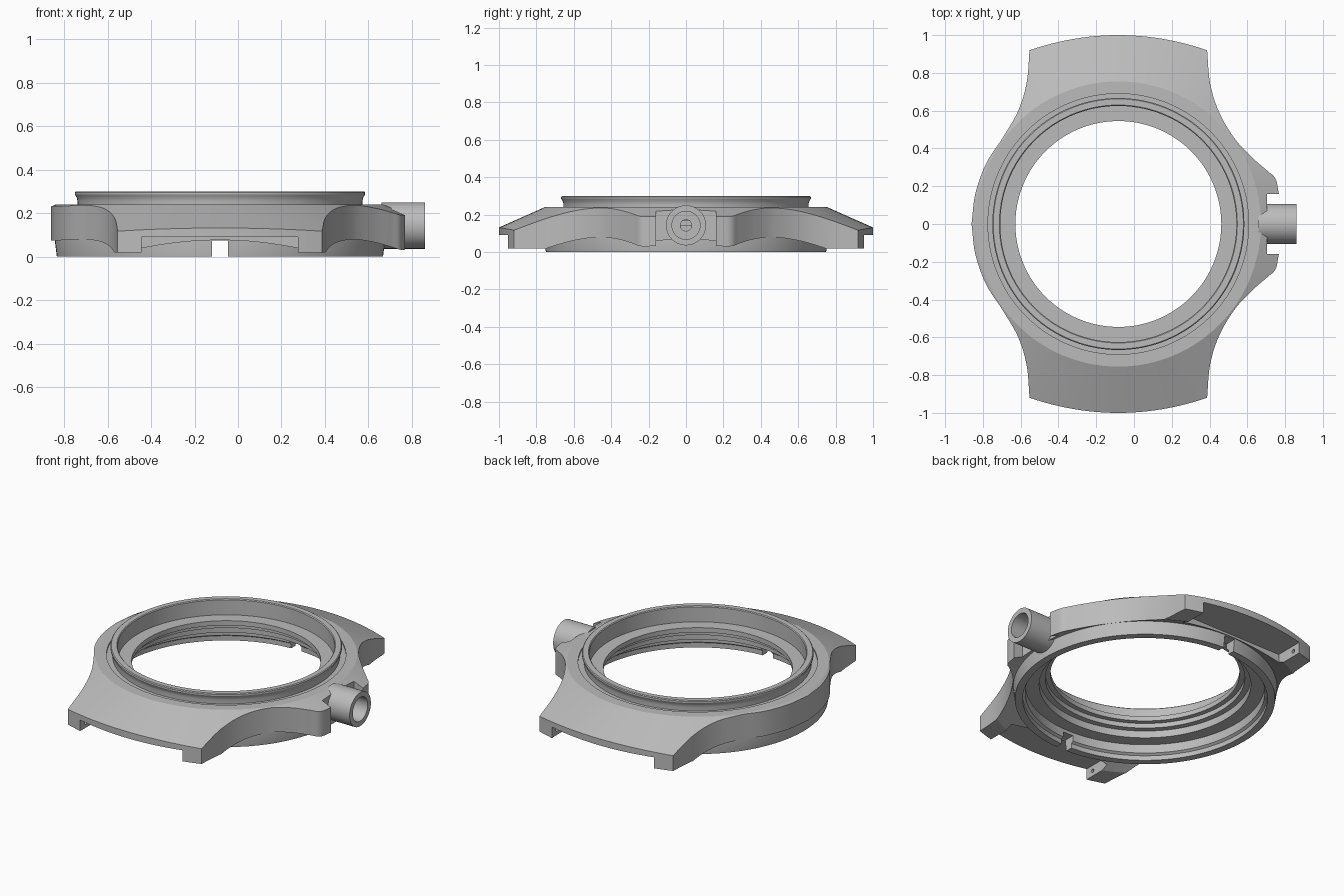
import bpy, bmesh, math
from mathutils import Matrix, Vector

CX = -0.083          # axis of the round opening
SEGS = 144

old = bpy.data.objects.get("Cube")
if old:
    bpy.data.objects.remove(old, do_unlink=True)

steel = bpy.data.materials.new("brushed_steel")
steel.use_nodes = True
colour = (0.5, 0.5, 0.5, 1)
steel.diffuse_color = colour
steel.node_tree.nodes["Principled BSDF"].inputs["Base Color"].default_value = colour


def make(name, bm):
    bmesh.ops.recalc_face_normals(bm, faces=bm.faces)
    mesh = bpy.data.meshes.new(name)
    bm.to_mesh(mesh)
    bm.free()
    mesh.materials.append(steel)
    obj = bpy.data.objects.new(name, mesh)
    bpy.context.collection.objects.link(obj)
    return obj


def revolve(name, profile, matrix, segs=SEGS):
    """Turn a closed (radius, height) profile around the local z axis."""
    bm = bmesh.new()
    rings = []
    for i in range(segs):
        a = 2 * math.pi * i / segs
        rings.append([bm.verts.new(matrix @ Vector((r * math.cos(a), r * math.sin(a), z)))
                      for r, z in profile])
    n = len(profile)
    for i in range(segs):
        a, b = rings[i], rings[(i + 1) % segs]
        for j in range(n):
            k = (j + 1) % n
            bm.faces.new((a[j], b[j], b[k], a[k]))
    return make(name, bm)


def box(name, lo, hi):
    bm = bmesh.new()
    bmesh.ops.create_cube(bm, size=1)
    for v in bm.verts:
        v.co = [l + (c + 0.5) * (h - l) for c, l, h in zip(v.co, lo, hi)]
    return make(name, bm)


def rod(name, radius, x0, x1, y, z):
    """Cylinder lying along x."""
    bm = bmesh.new()
    bmesh.ops.create_cone(bm, cap_ends=True, segments=32, radius1=radius,
                          radius2=radius, depth=x1 - x0,
                          matrix=Matrix.Translation(((x0 + x1) / 2, y, z))
                          @ Matrix.Rotation(math.pi / 2, 4, 'Y'))
    return make(name, bm)


def boolean(target, cutter, operation='DIFFERENCE'):
    mod = target.modifiers.new("cut", 'BOOLEAN')
    mod.operation = operation
    mod.solver = 'EXACT'
    mod.object = cutter
    bpy.context.view_layer.objects.active = target
    bpy.ops.object.modifier_apply(modifier=mod.name)
    bpy.data.objects.remove(cutter, do_unlink=True)


def smooth_path(points, steps=6):
    """Catmull-Rom curve through the points."""
    pts = [Vector(p) for p in points]
    pts = [2 * pts[0] - pts[1]] + pts + [2 * pts[-1] - pts[-2]]
    out = []
    for p, q, r, s in zip(pts, pts[1:], pts[2:], pts[3:]):
        for i in range(steps):
            t = i / steps
            out.append(0.5 * (2 * q + (r - p) * t + (2 * p - 5 * q + 4 * r - s) * t * t
                              + (3 * q - p - 3 * r + s) * t ** 3))
    return out + [pts[-2]]


def flip(path, sx, sy):
    return [Vector((p.x * sx, p.y * sy)) for p in path]


# Plan outline: lug ends, plain flank and crown-guard flank
lug_flank = [(0.47, 0.92), (0.485, 0.75), (0.53, 0.6), (0.61, 0.46)]
plain = smooth_path(lug_flank + [(0.70, 0.32), (0.757, 0.16), (0.777, 0)])
guard = smooth_path(lug_flank + [(0.70, 0.36), (0.785, 0.285), (0.832, 0.24), (0.85, 0.16)])
guard.append(Vector((0.788, 0.16)))
end = [Vector((0.47 * t / 12, 1 - 0.08 * (t / 12) ** 2)) for t in range(-11, 12)]
outline = (end + guard + flip(guard, 1, -1)[::-1] + flip(end, 1, -1)[::-1]
           + flip(plain, -1, -1) + flip(plain, -1, 1)[::-1][1:])

bm = bmesh.new()
face = bm.faces.new([bm.verts.new((p.x + CX, p.y, -0.1)) for p in outline])
top = bmesh.ops.extrude_face_region(bm, geom=[face])["geom"]
bmesh.ops.translate(bm, vec=(0, 0, 0.5),
                    verts=[g for g in top if isinstance(g, bmesh.types.BMVert)])
case_body = make("case_body", bm)

# Flat top, conical lug slopes and conical underside
axis = Matrix.Translation((CX, 0, 0))
envelope = revolve("envelope", [(0.69, 0.09), (0.74, 0.09), (0.89, 0.02), (1.15, 0.02),
                                (1.15, 0.065), (0.755, 0.24), (0.69, 0.24)], axis)
boolean(case_body, envelope, 'INTERSECT')

# Strap gaps and spring bar holes between the lug horns
for s in (-1, 1):
    ys = sorted((0.77 * s, 1.2 * s))
    boolean(case_body, box("gap", (CX - 0.36, ys[0], -0.1), (CX + 0.36, ys[1], 0.09)))
    boolean(case_body, rod("bar_hole", 0.012, CX - 0.41, CX + 0.41, 0.9 * s, 0.055))

# Stepped inner ring with raised bezel and case back rim
case_ring = revolve("case_ring", [
    (0.75, 0), (0.76, 0.08), (0.755, 0.12), (0.72, 0.23), (0.655, 0.23), (0.655, 0.255),
    (0.658, 0.27), (0.667, 0.285), (0.667, 0.295), (0.662, 0.30), (0.63, 0.30),
    (0.625, 0.295), (0.625, 0.20), (0.545, 0.20), (0.545, 0.17), (0.575, 0.17),
    (0.575, 0.14), (0.61, 0.14), (0.61, 0.095), (0.69, 0.095), (0.69, 0.04),
    (0.705, 0.03), (0.705, 0)], axis)
boolean(case_ring, box("slot", (CX - 0.036, -0.9, -0.1), (CX + 0.036, 0.9, 0.075)))

# Crown tube and the stem hole through the wall
for part in (case_body, case_ring):
    boolean(part, rod("stem_hole", 0.03, 0.3, 0.95, 0, 0.143))
along_x = Matrix.Translation((0, 0, 0.143)) @ Matrix.Rotation(math.pi / 2, 4, 'Y')
crown_tube = revolve("crown_tube", [(0.107, 0.66), (0.107, 0.86), (0.075, 0.86),
                                    (0.075, 0.715), (0.03, 0.715), (0.03, 0.66)],
                     along_x, 64)

# Soft shading with crisp edges
bpy.ops.object.select_all(action='DESELECT')
for obj in (case_body, case_ring, crown_tube):
    obj.select_set(True)
bpy.context.view_layer.objects.active = case_body
bpy.ops.object.shade_smooth_by_angle(angle=math.radians(22))
